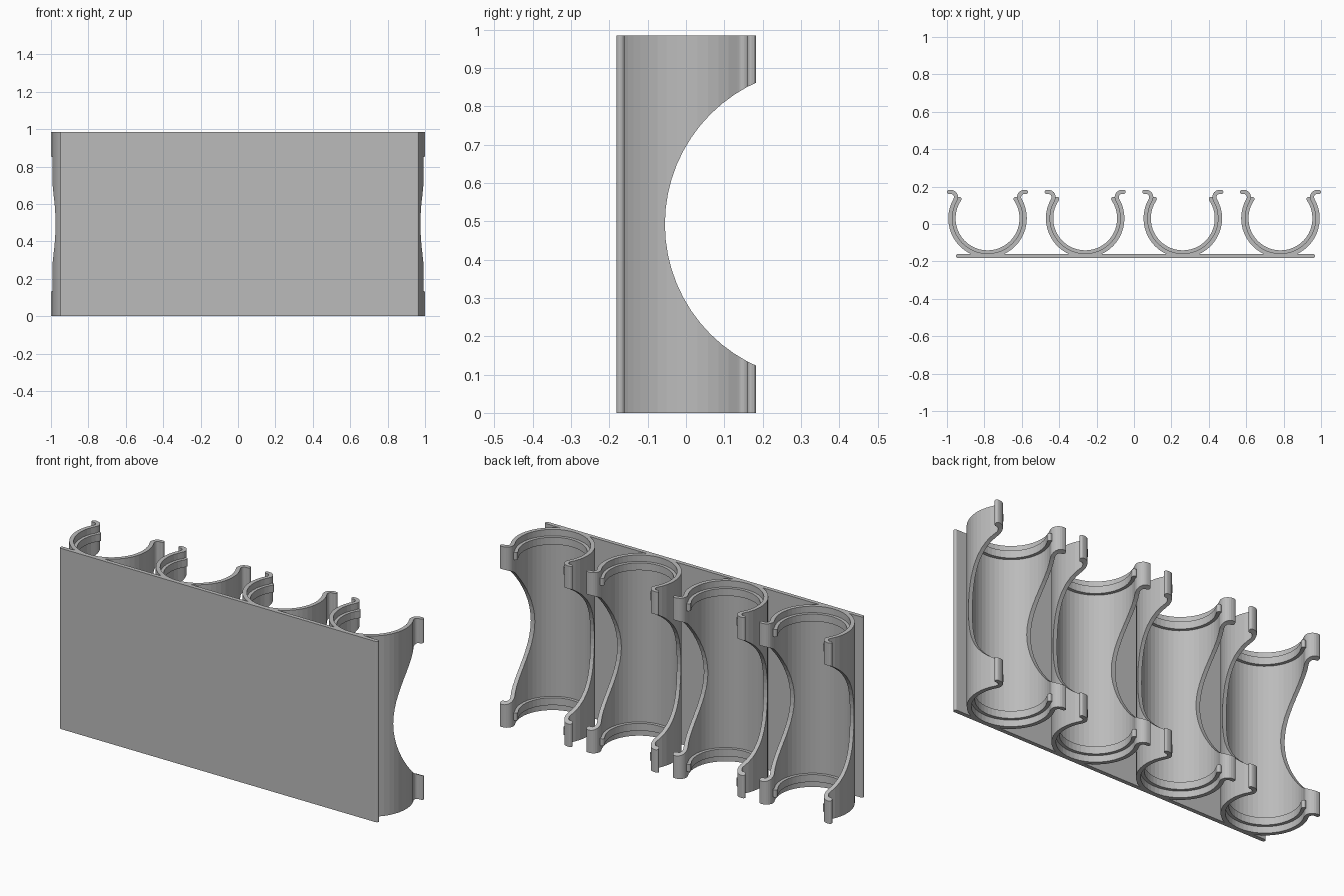
import bpy, bmesh, math
from mathutils import Vector

if "Cube" in bpy.data.objects:
    bpy.data.objects.remove(bpy.data.objects["Cube"])

HEIGHT = 0.985
CENTRE_Y = 0.03      # axis of every clip
WALL = 0.022
RADIUS = 0.199       # middle of the clip wall
CURL = 0.028         # radius of the outward lip
OPEN = math.radians(30)

grey = bpy.data.materials.new("grey plastic")
grey.use_nodes = True
colour = (0.5, 0.5, 0.5, 1)
grey.diffuse_color = colour
grey.node_tree.nodes["Principled BSDF"].inputs["Base Color"].default_value = colour


def arc(cx, cy, r, start, end, steps):
    angles = [start + (end - start) * i / steps for i in range(steps + 1)]
    return [Vector((cx + r * math.cos(a), cy + r * math.sin(a))) for a in angles]


def ribbon(path, width):
    """Outline of a strip around an open path, with round ends."""
    half = width / 2
    left, right = [], []
    for i, p in enumerate(path):
        t = (path[min(i + 1, len(path) - 1)] - path[max(i - 1, 0)]).normalized()
        n = Vector((-t.y, t.x)) * half
        left.append(p + n)
        right.append(p - n)

    def cap(p, edge):
        a = math.atan2(edge.y - p.y, edge.x - p.x)
        return arc(p.x, p.y, half, a, a - math.pi, 6)[1:-1]

    return left + cap(path[-1], left[-1]) + right[::-1] + cap(path[0], right[0])


def extrude(name, outline, z0, z1):
    bm = bmesh.new()
    face = bm.faces.new([bm.verts.new((p.x, p.y, z0)) for p in outline])
    top = bmesh.ops.extrude_face_region(bm, geom=[face])["geom"]
    verts = [v for v in top if isinstance(v, bmesh.types.BMVert)]
    bmesh.ops.translate(bm, verts=verts, vec=(0, 0, z1 - z0))
    bmesh.ops.recalc_face_normals(bm, faces=bm.faces)
    mesh = bpy.data.meshes.new(name)
    bm.to_mesh(mesh)
    bm.free()
    mesh.materials.append(grey)
    obj = bpy.data.objects.new(name, mesh)
    bpy.context.collection.objects.link(obj)
    return obj


# Clip profile: a C with both tips curled outward
lip_centre = Vector((math.cos(OPEN), math.sin(OPEN))) * (RADIUS + CURL)
lip = arc(lip_centre.x, lip_centre.y, CURL, math.pi + OPEN, math.pi / 2, 8)[1:]
lip.append(Vector((0.206, lip[-1].y)))
mirrored_lip = [Vector((-p.x, p.y)) for p in reversed(lip)]
ring = arc(0, 0, RADIUS, -math.pi - OPEN, OPEN, 32)
clip = extrude("clip_1", ribbon(mirrored_lip + ring + lip, WALL), 0, HEIGHT)
clip.location.y = CENTRE_Y

# Round cut-out through the open side of the clip
bpy.ops.mesh.primitive_cylinder_add(vertices=64, radius=0.406, depth=1,
                                    location=(0, 0.351, HEIGHT / 2),
                                    rotation=(0, math.pi / 2, 0))
cutter = bpy.context.object
cutter.name = "cutout_cutter"
cutter.hide_render = True
cut = clip.modifiers.new("cutout", "BOOLEAN")
cut.operation = "DIFFERENCE"
cut.solver = "EXACT"
cut.object = cutter
bpy.context.view_layer.objects.active = clip
bpy.ops.object.modifier_apply(modifier=cut.name)
bpy.data.objects.remove(cutter)

# Retaining rib inside each end of the clip
rib_path = arc(0, 0, RADIUS - 0.016, -math.pi - OPEN * 1.15, OPEN * 1.15, 32)
rib_outline = ribbon(rib_path, 0.024)
low_rib = extrude("lower_rib_1", rib_outline, 0.035, 0.075)
high_rib = extrude("upper_rib_1", rib_outline, HEIGHT - 0.075, HEIGHT - 0.035)

# Four clips in a row
for part in (clip, low_rib, high_rib):
    part.location.y = CENTRE_Y
    for i in range(4):
        obj = part if i == 0 else part.copy()
        obj.location.x = (i - 1.5) * 0.522
        if i:
            obj.name = part.name[:-1] + str(i + 1)
            bpy.context.collection.objects.link(obj)

# Backing plate with rounded side edges
plate_path = [Vector((-0.941, -0.171)), Vector((0.957, -0.171))]
extrude("backing_plate", ribbon(plate_path, WALL), 0, HEIGHT)
